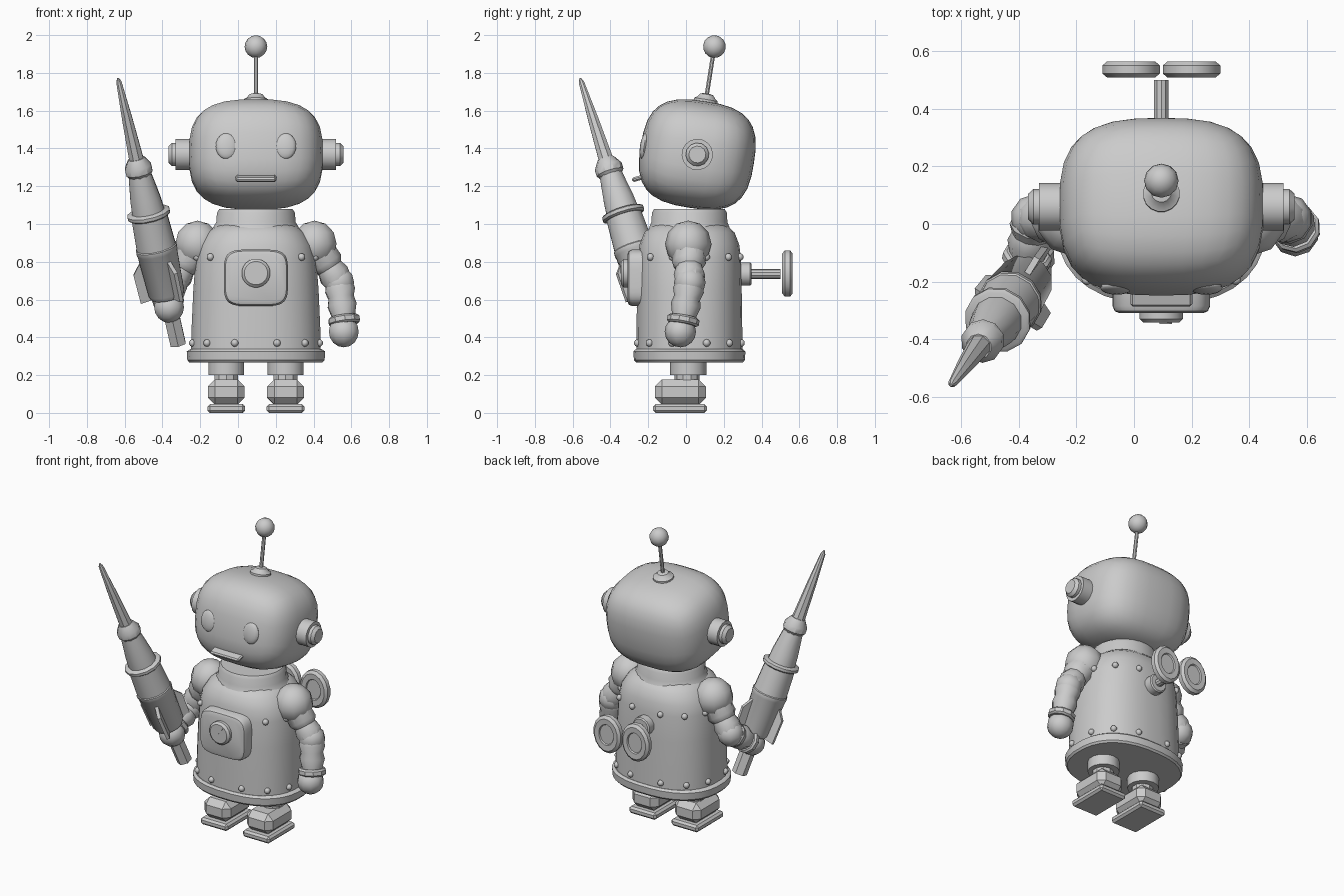
import bpy, bmesh
from math import sin, cos, pi, radians, copysign
from mathutils import Matrix, Vector

if "Cube" in bpy.data.objects:
    bpy.data.objects.remove(bpy.data.objects["Cube"])

CX, CY = 0.095, 0.018   # body axis


def finish(name, bm, mat=Matrix(), angle=35):
    bmesh.ops.recalc_face_normals(bm, faces=bm.faces)
    me = bpy.data.meshes.new(name)
    bm.to_mesh(me)
    bm.free()
    me.shade_smooth()
    me.set_sharp_from_angle(angle=radians(angle))
    ob = bpy.data.objects.new(name, me)
    ob.matrix_world = mat
    bpy.context.collection.objects.link(ob)
    return ob


def frame(p, d=(0, 0, 1)):
    q = Vector((0, 0, 1)).rotation_difference(Vector(d))
    return Matrix.Translation(p) @ q.to_matrix().to_4x4()


def ring_point(a, rx, ry, e):
    c, s = cos(a), sin(a)
    return (rx * copysign(abs(c) ** (2 / e), c), ry * copysign(abs(s) ** (2 / e), s))


def lathe(name, profile, mat, n=16, e=2.0, angle=35):
    """Stack of (super)elliptic rings: (r, z) or (rx, ry, z), capped at both ends."""
    bm = bmesh.new()
    rings = []
    for p in profile:
        rx, ry, z = p if len(p) == 3 else (p[0], p[0], p[1])
        rings.append([bm.verts.new((*ring_point(2 * pi * (i + .5) / n, rx, ry, e), z)) for i in range(n)])
    for a, b in zip(rings, rings[1:]):
        for i in range(n):
            bm.faces.new((a[i], a[(i + 1) % n], b[(i + 1) % n], b[i]))
    bm.faces.new(rings[0][::-1])
    bm.faces.new(rings[-1])
    return finish(name, bm, mat, angle)


def ball(name, mat, r, n=12, m=8, scale=(1, 1, 1)):
    bm = bmesh.new()
    bmesh.ops.create_uvsphere(bm, u_segments=n, v_segments=m, radius=r)
    bmesh.ops.scale(bm, vec=scale, verts=bm.verts)
    return finish(name, bm, mat, 50)


def box(name, mat, size, bevel=0.0):
    bm = bmesh.new()
    bmesh.ops.create_cube(bm, size=1)
    bmesh.ops.scale(bm, vec=size, verts=bm.verts)
    if bevel:
        bmesh.ops.bevel(bm, geom=bm.edges[:], offset=bevel, segments=1, affect='EDGES')
    return finish(name, bm, mat, 25)


# head: rounded box, tilted back
H = Matrix.Translation((CX, 0.06, 1.368)) @ Matrix.Rotation(radians(-9), 4, 'X')
HS, HE = (0.356, 0.303, 0.285), 2.9
bm = bmesh.new()
bmesh.ops.create_cube(bm, size=2)
bmesh.ops.subdivide_edges(bm, edges=bm.edges[:], cuts=7, use_grid_fill=True)
for v in bm.verts:
    k = sum(abs(c) ** HE for c in v.co) ** (1 / HE)
    v.co = Vector(c / k * s for c, s in zip(v.co, HS))
finish("head", bm, H, 60)

# face
for s, side in ((-1, "left"), (1, "right")):
    ball(f"{side}_eye", H @ Matrix.Translation((s * 0.155, -0.285, 0)), 1, 16, 10, (0.058, 0.022, 0.07))
    ear = H @ frame((s * 0.3, 0, 0), (s, 0, 0))
    lathe(f"{side}_ear", [(0.083, 0), (0.083, 0.125)], ear)
    lathe(f"{side}_ear_knob", [(0.062, 0.11), (0.062, 0.145), (0.045, 0.163)], ear, 12)
box("mouth", H @ Matrix.Translation((0, -0.288, -0.173)) @ Matrix.Rotation(radians(25), 4, 'X'),
    (0.215, 0.07, 0.024), 0.008)

# antenna
lathe("antenna_base", [(0.064, 0.27), (0.064, 0.295), (0.05, 0.303), (0.035, 0.322), (0.02, 0.326)], H)
lathe("antenna_rod", [(0.012, 0.3), (0.012, 0.54)], H, 8)
ball("antenna_ball", H @ Matrix.Translation((0, 0, 0.578)), 0.06)

# torso
B = Matrix.Translation((CX, CY, 0))
lathe("body", [(0.345, 0.283, 0.3), (0.342, 0.281, 0.45), (0.333, 0.278, 0.65), (0.32, 0.274, 0.82),
               (0.302, 0.265, 0.89), (0.26, 0.24, 0.955), (0.2, 0.19, 1.0)], B, 32, 2.4, 50)
lathe("base_rim", [(0.355, 0.285, 0.268), (0.365, 0.295, 0.28), (0.368, 0.298, 0.325), (0.35, 0.285, 0.337)],
      B, 32, 2.4)
lathe("neck_ring", [(0.23, 0.215, 0.98), (0.212, 0.203, 1.01), (0.208, 0.2, 1.06), (0.195, 0.188, 1.08)], B, 24)

# rivet rows
for row, (rx, ry, z) in enumerate(((0.345, 0.282, 0.37), (0.322, 0.275, 0.825))):
    for i in range(12):
        x, y = ring_point(radians(15 + 30 * i), rx, ry, 2.4)
        ball(f"rivet_{row}_{i}", Matrix.Translation((CX + x, CY + y, z)), 0.02, 8, 5)

# chest panel with dial
P = frame((CX, -0.2, 0.715), (0, -1, 0))
lathe("chest_panel", [(0.17, 0.15, 0), (0.17, 0.15, 0.085), (0.162, 0.142, 0.103), (0.145, 0.125, 0.11)],
      P, 40, 4.5, 30)
lathe("dial", [(0.076, 0.1), (0.076, 0.13), (0.062, 0.143)], frame((CX, -0.2, 0.74), (0, -1, 0)), 20)
box("dial_needle", Matrix.Translation((CX + 0.015, -0.344, 0.765)) @ Matrix.Rotation(radians(38), 4, 'Y'),
    (0.008, 0.006, 0.06))

# wind-up key
K = (0, 1, 0)
lathe("key_collar", [(0.063, 0), (0.063, 0.055), (0.055, 0.062)], frame((CX, 0.285, 0.735), K), 12)
lathe("key_shaft", [(0.026, 0), (0.026, 0.17)], frame((CX, 0.33, 0.735), K), 10)
for s in (-1, 1):
    lathe(f"key_wing_{s}", [(0.05, 0.065, -0.018), (0.055, 0.07, -0.026), (0.085, 0.107, -0.028),
                            (0.102, 0.125, -0.014), (0.102, 0.125, 0.014), (0.085, 0.107, 0.028),
                            (0.055, 0.07, 0.026), (0.05, 0.065, 0.018)],
          frame((CX + s * 0.105, 0.537, 0.738), K), 16)

# rocket: frame along its axis, origin at the tail
AX = Vector((-0.226, -0.317, 1)).normalized()
R = frame((-0.375, -0.195, 0.62), AX)
lathe("rocket_handle", [(0.047, -0.275), (0.047, 0.02)], R, 6)
lathe("rocket_body", [(0.085, -0.005), (0.098, 0.02), (0.11, 0.25), (0.113, 0.255), (0.113, 0.275),
                      (0.108, 0.28), (0.098, 0.46)], R, 12)
lathe("rocket_flange", [(0.105, 0.448), (0.117, 0.457), (0.117, 0.474), (0.105, 0.482)], R, 12)
lathe("rocket_nose", [(0.09, 0.47), (0.083, 0.55), (0.062, 0.69)], R, 12)
lathe("rocket_collar", [(0.055, 0.675), (0.074, 0.7), (0.074, 0.735), (0.045, 0.78)], R, 10)
lathe("rocket_spike", [(0.042, 0.76), (0.03, 1.0), (0.015, 1.215), (0.004, 1.237)], R, 8)
for k in range(3):
    bm = bmesh.new()
    f = bm.faces.new([bm.verts.new((r, -0.011, z)) for r, z in
                      ((0.06, 0), (0.145, -0.01), (0.15, 0.15), (0.095, 0.22), (0.06, 0.22))])
    g = bmesh.ops.extrude_face_region(bm, geom=[f])["geom"]
    bmesh.ops.translate(bm, vec=(0, 0.022, 0), verts=[v for v in g if isinstance(v, bmesh.types.BMVert)])
    finish(f"rocket_fin_{k}", bm, R @ Matrix.Rotation(radians(60 + 120 * k), 4, 'Z'))

# arms: (side, wrist, hand); the left hand grips the rocket
for s, side, wrist, hand in ((1, "right", (0.562, -0.015, 0.49), (0.56, -0.03, 0.43)),
                             (-1, "left", (-0.372, -0.12, 0.6), (-0.365, -0.178, 0.56))):
    sh = Vector((CX + s * 0.31, 0.012, 0.895))
    el = Vector((CX + s * 0.44, 0.02, 0.69))
    wr, ha = Vector(wrist), Vector(hand)
    ball(f"{side}_shoulder", Matrix.Translation(sh), 0.123, 10, 6)
    L = (el - sh).length
    lathe(f"{side}_upper_arm", [(0.085, 0), (0.09, L * .5), (0.072, L * .62), (0.084, L * .8), (0.075, L)],
          frame(sh, el - sh), 10)
    ball(f"{side}_elbow", Matrix.Translation(el), 0.084, 10, 6)
    L = (wr - el).length
    lathe(f"{side}_forearm", [(0.07, 0), (0.083, L * .2), (0.07, L * .4), (0.08, L * .6), (0.066, L * .85),
                              (0.066, L)], frame(el, wr - el), 10)
    lathe(f"{side}_cuff", [(0.075, -0.022), (0.086, -0.012), (0.086, 0.012), (0.075, 0.022)],
          frame(wr, wr - el), 10)
    ball(f"{side}_hand", Matrix.Translation(ha), 0.083, 10, 8)

# legs
for s, side in ((-1, "left"), (1, "right")):
    x = CX + s * 0.157
    lathe(f"{side}_hip", [(0.097, 0.2), (0.097, 0.275)], frame((x, 0.012, 0)), 14)
    lathe(f"{side}_ankle", [(0.066, 0.1), (0.066, 0.21)], frame((x, 0.005, 0)), 10)
    box(f"{side}_boot", Matrix.Translation((x, -0.03, 0.11)), (0.195, 0.27, 0.135), 0.038)
    box(f"{side}_sole", Matrix.Translation((x, -0.032, 0.023)), (0.2, 0.285, 0.046), 0.013)
